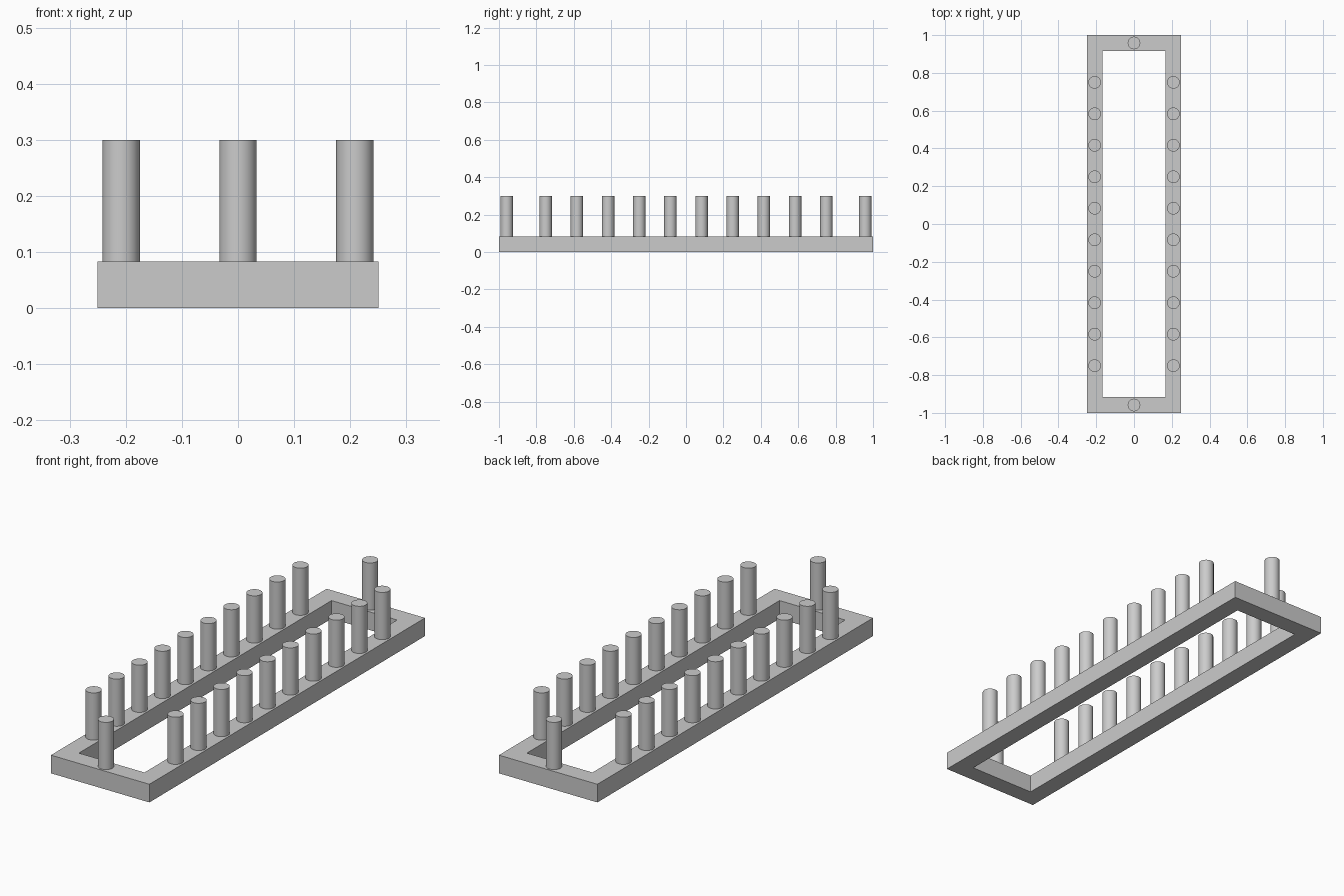
import bpy
import bmesh
import math

cube = bpy.data.objects.get("Cube")
if cube:
    bpy.data.objects.remove(cube, do_unlink=True)

BAR = 1 / 12          # width and height of the frame bars
HALF_X, HALF_Y = 0.25, 1.0
PEG_R, PEG_TOP = 0.0333, 0.3

gray = bpy.data.materials.new("light gray")
gray.use_nodes = True
color = (0.6, 0.6, 0.6, 1)
gray.diffuse_color = color
gray.node_tree.nodes["Principled BSDF"].inputs["Base Color"].default_value = color


def add_frame():
    """Rectangular ring with a square bar section."""
    bm = bmesh.new()
    corners = [(-1, -1), (1, -1), (1, 1), (-1, 1)]

    def loop(inset, z):
        return [bm.verts.new((sx * (HALF_X - inset), sy * (HALF_Y - inset), z))
                for sx, sy in corners]

    rings = [loop(0, 0), loop(0, BAR), loop(BAR, BAR), loop(BAR, 0)]
    for r in range(4):
        a, b = rings[r], rings[(r + 1) % 4]
        for i in range(4):
            j = (i + 1) % 4
            bm.faces.new((a[i], a[j], b[j], b[i]))
    bmesh.ops.recalc_face_normals(bm, faces=bm.faces)
    mesh = bpy.data.meshes.new("base_frame")
    bm.to_mesh(mesh)
    bm.free()
    mesh.materials.append(gray)
    bpy.context.collection.objects.link(bpy.data.objects.new("base_frame", mesh))


def add_peg(name, x, y):
    bpy.ops.mesh.primitive_cylinder_add(
        vertices=48, radius=PEG_R, depth=PEG_TOP - BAR,
        location=(x, y, (PEG_TOP + BAR) / 2))
    peg = bpy.context.object
    peg.name = name
    peg.data.materials.append(gray)
    bpy.ops.object.shade_smooth_by_angle(angle=math.radians(30))


add_frame()

# Ten pegs along each long bar
for side, x in (("left", HALF_X - BAR / 2), ("right", BAR / 2 - HALF_X)):
    for i in range(10):
        add_peg(f"{side}_peg_{i + 1}", x, (i - 4.5) / 6)

# One peg in the middle of each short bar
add_peg("front_peg", 0, BAR / 2 - HALF_Y)
add_peg("back_peg", 0, HALF_Y - BAR / 2)
